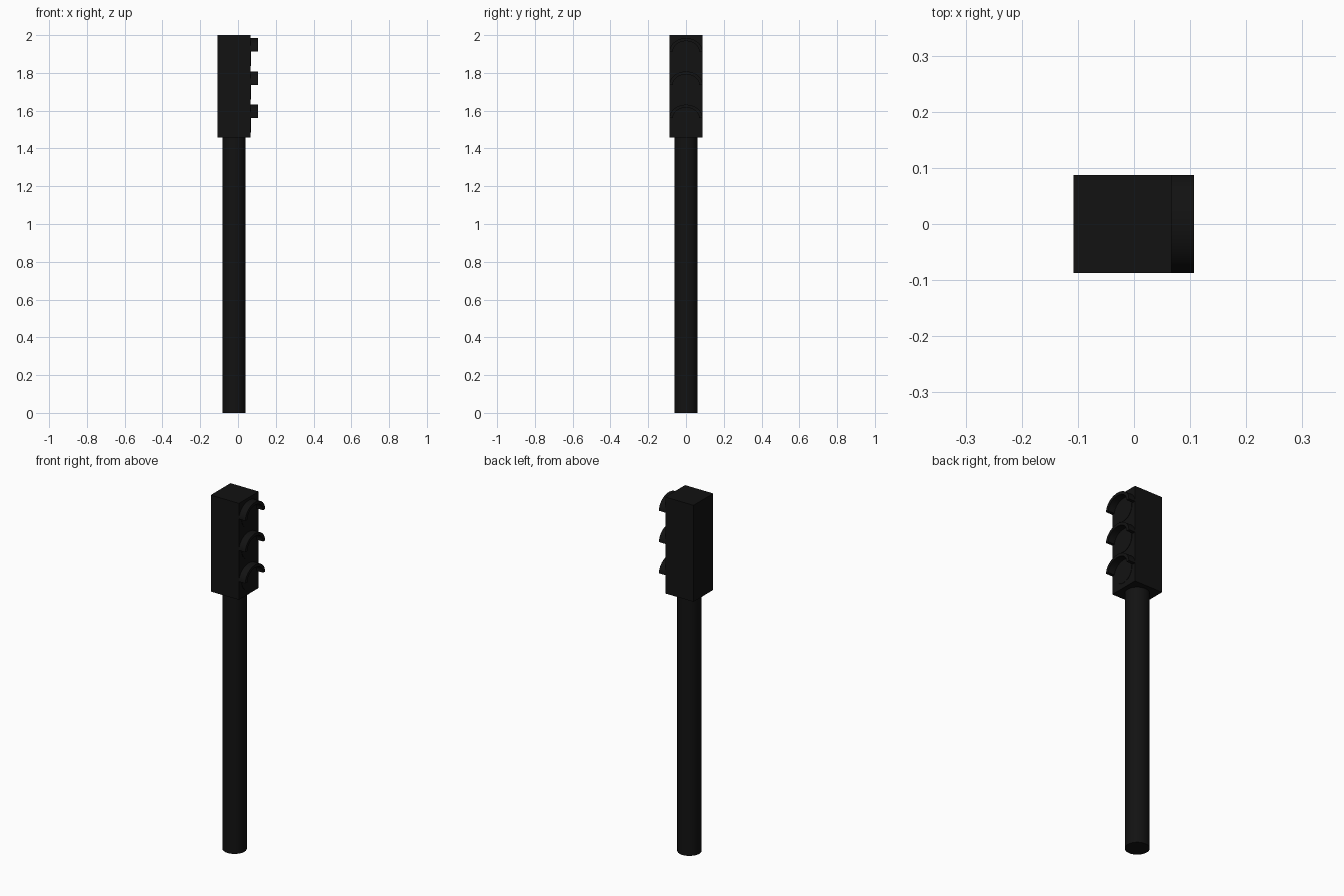
import bpy, bmesh
from math import pi, cos, sin

if "Cube" in bpy.data.objects:
    bpy.data.objects.remove(bpy.data.objects["Cube"])

black = bpy.data.materials.new("black_paint")
black.diffuse_color = (0.006, 0.006, 0.006, 1)
black.use_nodes = True
black.node_tree.nodes["Principled BSDF"].inputs["Base Color"].default_value = black.diffuse_color


def make_object(name, bm, smooth=True):
    bmesh.ops.recalc_face_normals(bm, faces=bm.faces)
    mesh = bpy.data.meshes.new(name)
    bm.to_mesh(mesh)
    bm.free()
    obj = bpy.data.objects.new(name, mesh)
    bpy.context.collection.objects.link(obj)
    mesh.materials.append(black)
    if smooth:
        bpy.ops.object.select_all(action='DESELECT')
        obj.select_set(True)
        bpy.context.view_layer.objects.active = obj
        bpy.ops.object.shade_smooth_by_angle(angle=pi / 6)
    return obj


def extrude_x(name, profile, x0, x1):
    """Extrude a (y, z) outline along x."""
    bm = bmesh.new()
    face = bm.faces.new([bm.verts.new((x0, y, z)) for y, z in profile])
    ext = bmesh.ops.extrude_face_region(bm, geom=[face])
    verts = [g for g in ext["geom"] if isinstance(g, bmesh.types.BMVert)]
    bmesh.ops.translate(bm, verts=verts, vec=(x1 - x0, 0, 0))
    return make_object(name, bm)


def arc(ry, rz, zc, start, end, n):
    return [(ry * cos(start + (end - start) * i / n),
             zc + rz * sin(start + (end - start) * i / n)) for i in range(n + 1)]


# Pole
bm = bmesh.new()
bmesh.ops.create_cone(bm, cap_ends=True, segments=32, radius1=0.062,
                      radius2=0.062, depth=1.457)
bmesh.ops.translate(bm, verts=bm.verts, vec=(-0.021, 0, 1.457 / 2))
make_object("pole", bm)

# Signal housing
hw = 0.0875
extrude_x("signal_housing", [(-hw, 1.457), (hw, 1.457), (hw, 2.0), (-hw, 2.0)],
          -0.108, 0.067)

# Lamps, each with an arched visor
for label, zc in (("top", 1.912), ("middle", 1.736), ("bottom", 1.56)):
    outer = arc(hw, 0.072, zc, 0, pi, 24)
    inner = arc(0.070, 0.056, zc, pi, 0, 24)
    extrude_x(label + "_visor", outer + inner, 0.065, 0.107)
    extrude_x(label + "_lens", arc(0.064, 0.064, zc - 0.012, 0, 2 * pi, 32)[:-1],
              0.060, 0.069)
